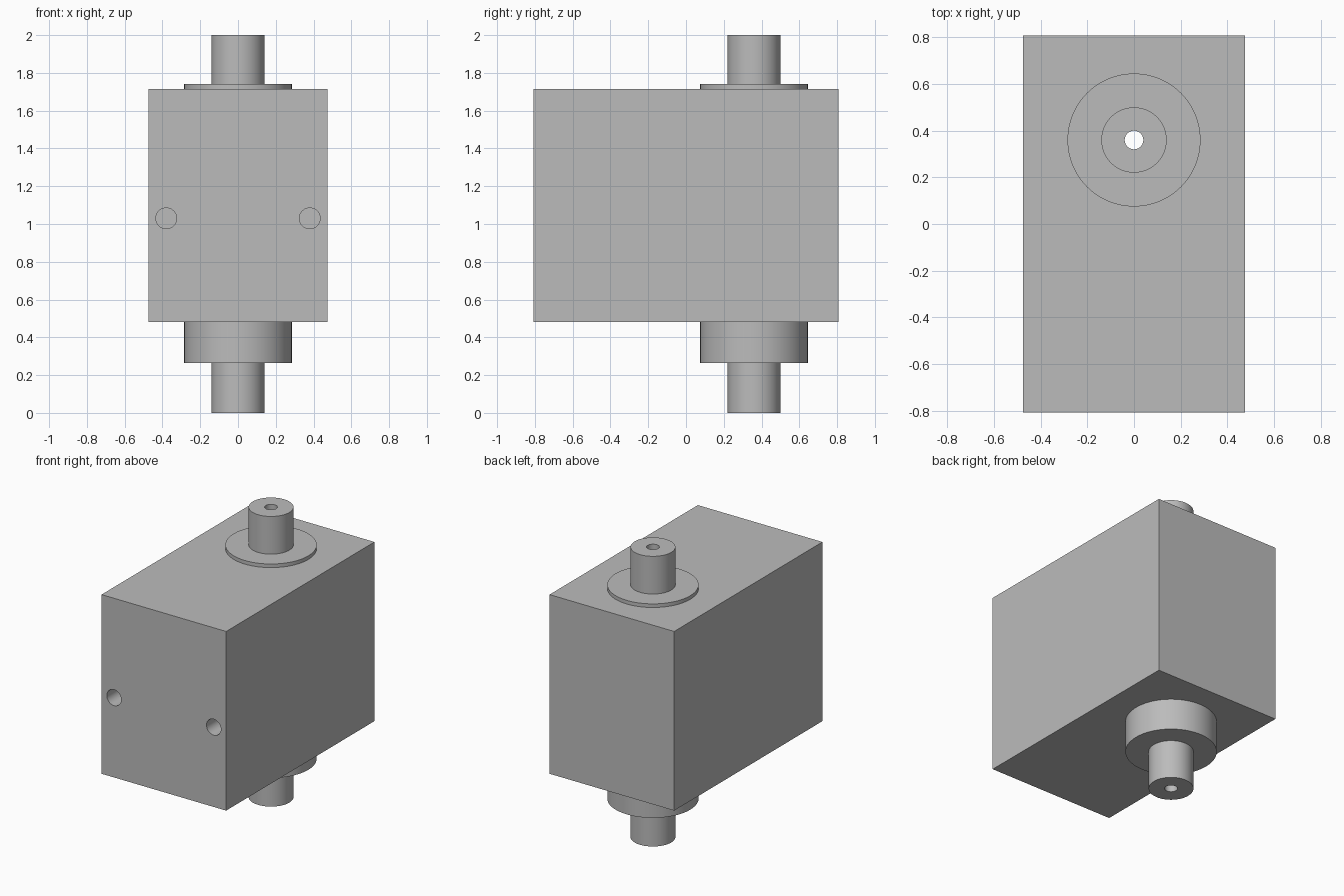
import bpy
import bmesh
import math
from mathutils import Matrix, Vector

if "Cube" in bpy.data.objects:
    bpy.data.objects.remove(bpy.data.objects["Cube"], do_unlink=True)

grey = bpy.data.materials.new("plain grey")
grey.use_nodes = True
colour = (0.5, 0.5, 0.5, 1)
grey.diffuse_color = colour
grey.node_tree.nodes["Principled BSDF"].inputs["Base Color"].default_value = colour

SHAFT_Y = 0.36
BODY_BOTTOM, BODY_TOP = 0.48, 1.715


def finish(name, bm):
    bmesh.ops.recalc_face_normals(bm, faces=bm.faces)
    mesh = bpy.data.meshes.new(name)
    bm.to_mesh(mesh)
    bm.free()
    mesh.materials.append(grey)
    obj = bpy.data.objects.new(name, mesh)
    bpy.context.collection.objects.link(obj)
    return obj


def smooth(obj):
    bpy.ops.object.select_all(action="DESELECT")
    obj.select_set(True)
    bpy.context.view_layer.objects.active = obj
    bpy.ops.object.shade_smooth_by_angle(angle=math.radians(30))


def cylinder(bm, radius, depth, matrix):
    bmesh.ops.create_cone(bm, cap_ends=True, segments=64, radius1=radius,
                          radius2=radius, depth=depth, matrix=matrix)


# Block housing
bm = bmesh.new()
size = Vector((0.95, 1.615, BODY_TOP - BODY_BOTTOM))
centre = Vector((0, 0, (BODY_TOP + BODY_BOTTOM) / 2))
bmesh.ops.create_cube(bm, size=1, matrix=Matrix.Translation(centre) @ Matrix.Diagonal(size.to_4d()))
housing = finish("housing", bm)

# Cutter: shaft passage and two blind mounting holes in the front
bm = bmesh.new()
cylinder(bm, 0.1, 2, Matrix.Translation((0, SHAFT_Y, 1)))
for side in (-1, 1):
    cylinder(bm, 0.055, 0.6, Matrix.Translation((0.38 * side, -0.81, 1.03))
             @ Matrix.Rotation(math.pi / 2, 4, "X"))
cutter = finish("hole_cutter", bm)

cut = housing.modifiers.new("holes", "BOOLEAN")
cut.operation = "DIFFERENCE"
cut.solver = "EXACT"
cut.object = cutter
bpy.context.view_layer.objects.active = housing
housing.select_set(True)
bpy.ops.object.modifier_apply(modifier=cut.name)
bpy.data.objects.remove(cutter, do_unlink=True)
smooth(housing)

# Hollow shaft with a thick lower collar and a thin upper collar
profile = [(0.04, 0), (0.14, 0), (0.14, 0.265), (0.285, 0.265), (0.285, 0.5),
           (0.14, 0.5), (0.14, 1.7), (0.285, 1.7), (0.285, 1.74),
           (0.14, 1.74), (0.14, 2), (0.04, 2)]
bm = bmesh.new()
points = [bm.verts.new((r, SHAFT_Y, z)) for r, z in profile]
edges = [bm.edges.new((a, b)) for a, b in zip(points, points[1:] + points[:1])]
bmesh.ops.spin(bm, geom=points + edges, cent=(0, SHAFT_Y, 0), axis=(0, 0, 1),
               angle=math.tau, steps=96, use_merge=True)
bmesh.ops.remove_doubles(bm, verts=bm.verts, dist=0.0001)
smooth(finish("hollow_shaft", bm))
